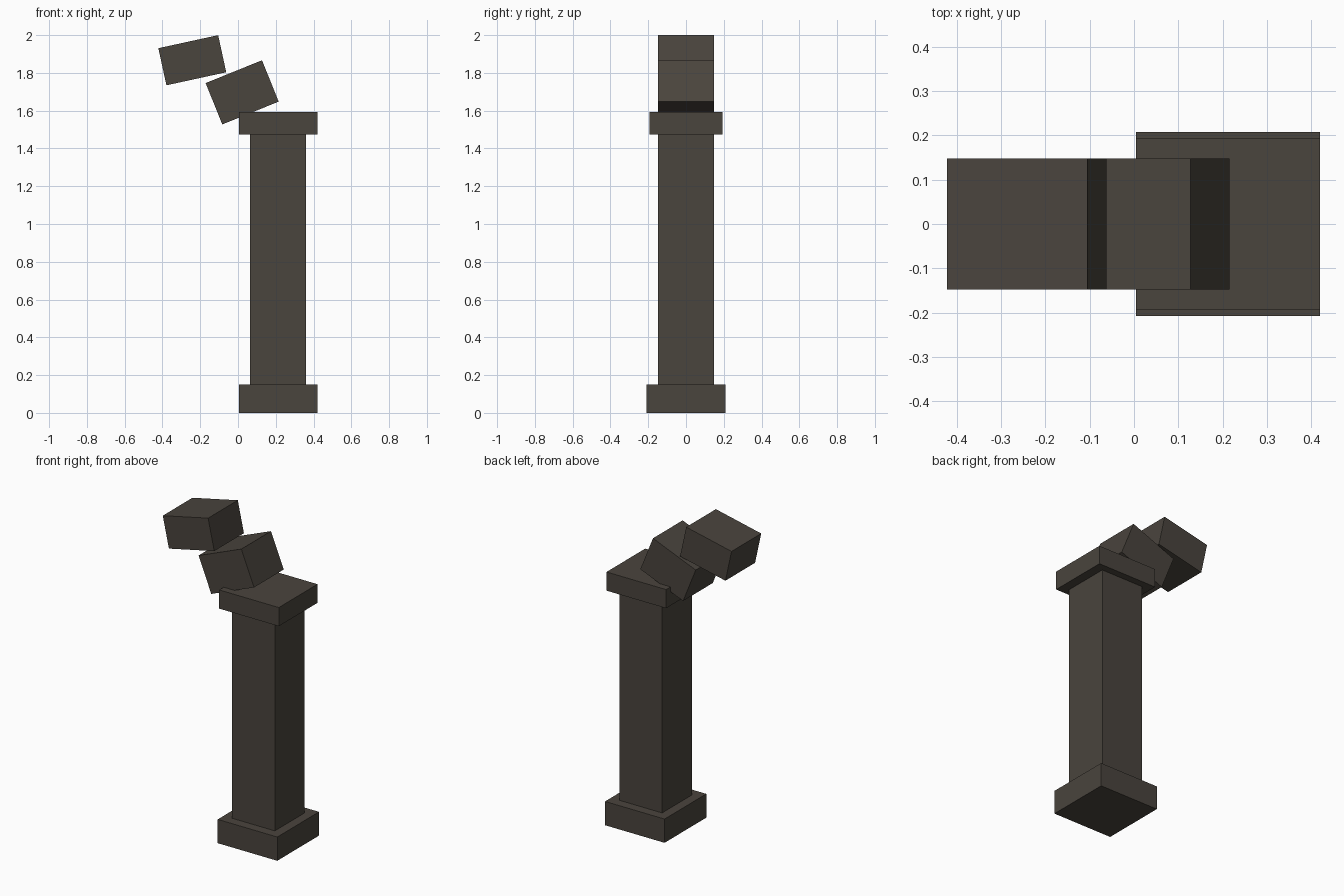
import bpy
import math

if "Cube" in bpy.data.objects:
    bpy.data.objects.remove(bpy.data.objects["Cube"], do_unlink=True)

# Single dark stone colour
STONE = (0.068, 0.058, 0.047, 1.0)
stone = bpy.data.materials.new("dark_stone")
stone.use_nodes = True
stone.diffuse_color = STONE
bsdf = next(n for n in stone.node_tree.nodes if n.type == 'BSDF_PRINCIPLED')
bsdf.inputs["Base Color"].default_value = STONE


def block(name, center, size, tilt=0.0):
    """Flat-shaded box, tilted so its right-hand end rises by tilt degrees."""
    bpy.ops.mesh.primitive_cube_add(size=1, location=center)
    obj = bpy.context.object
    obj.name = name
    obj.scale = size
    obj.rotation_euler.y = -math.radians(tilt)
    obj.data.materials.append(stone)
    return obj


def stacked(name, bottom, top, width, depth):
    """Upright box on the pillar axis between two heights."""
    return block(name, (AXIS_X, 0, (bottom + top) / 2), (width, depth, top - bottom))


# Standing pillar
AXIS_X = 0.212
stacked("base", 0, 0.15, 0.416, 0.416)
stacked("shaft", 0.15, 1.475, 0.298, 0.296)
stacked("capital", 1.475, 1.593, 0.416, 0.386)

# Broken pieces toppling off the top
block("lower_fragment", (0.022, 0, 1.697), (0.322, 0.296, 0.236), 22)
block("upper_fragment", (-0.242, 0, 1.867), (0.324, 0.296, 0.201), 12.3)
